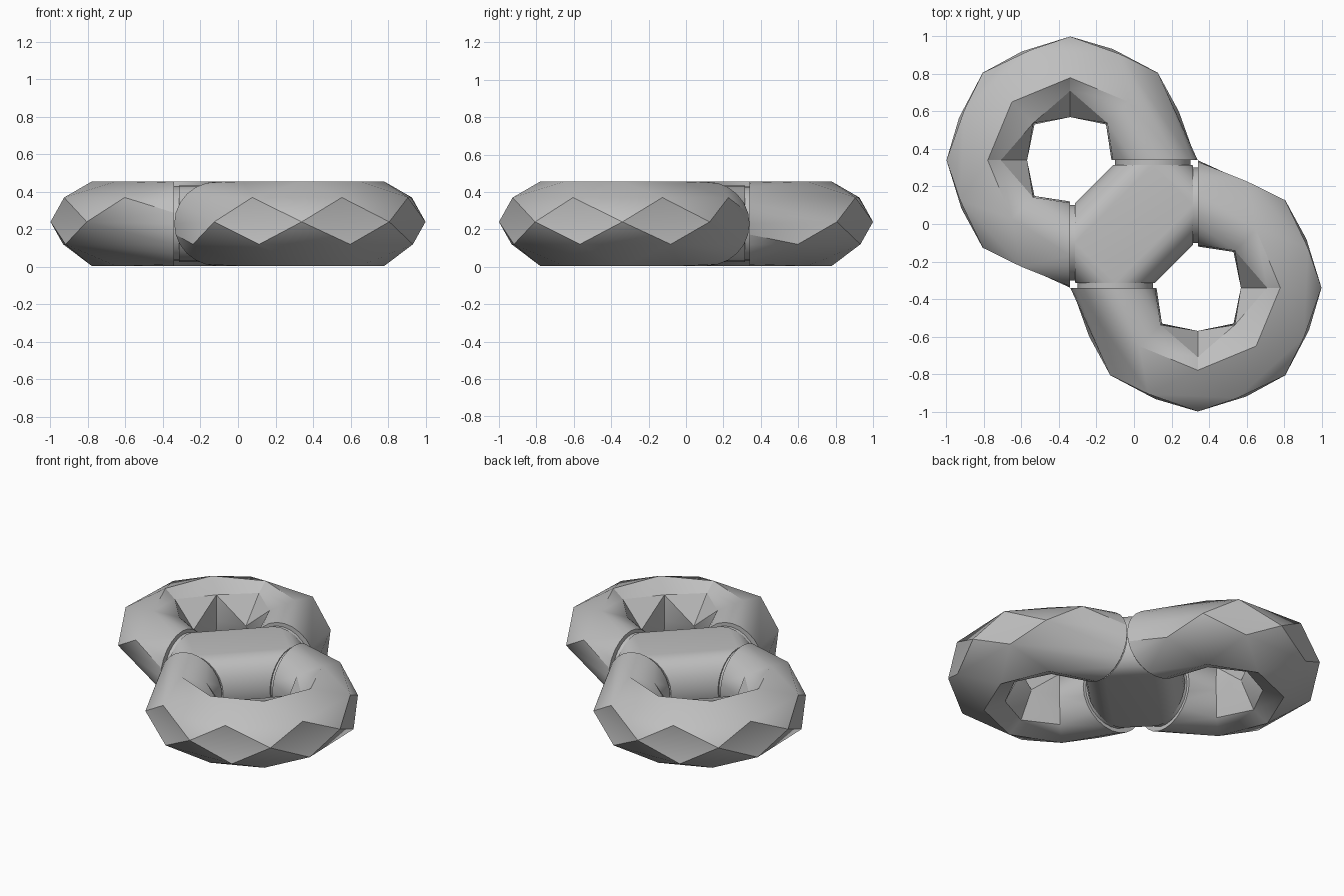
import bpy, bmesh, math
from mathutils import Vector

cube = bpy.data.objects.get("Cube")
if cube:
    bpy.data.objects.remove(cube)

grey = bpy.data.materials.new("plain grey")
grey.use_nodes = True
colour = (0.52, 0.52, 0.52, 1)
grey.diffuse_color = colour
grey.node_tree.nodes["Principled BSDF"].inputs["Base Color"].default_value = colour

MID = 0.23      # height of the tube centre
CORNER = 0.34   # ring centre, also where the ring ends are cut
SEG = 24        # sides of the round tube ends


def finish(bm, name):
    bmesh.ops.recalc_face_normals(bm, faces=bm.faces)
    mesh = bpy.data.meshes.new(name)
    bm.to_mesh(mesh)
    bm.free()
    mesh.materials.append(grey)
    obj = bpy.data.objects.new(name, mesh)
    bpy.context.collection.objects.link(obj)
    bpy.ops.object.select_all(action='DESELECT')
    obj.select_set(True)
    bpy.context.view_layer.objects.active = obj
    bpy.ops.object.shade_smooth_by_angle(angle=math.radians(28))


# Faceted tube section: radius from ring centre, height, angular stagger,
# and extra radius at every second station
ROWS = [(0.66, 0.24, 0, 0), (0.625, 0.37, 20, 0), (0.44, 0.455, 0, 0),
        (0.28, 0.40, 0, 0.09), (0.27, 0.23, 0, -0.04), (0.31, 0.06, 0, 0.02),
        (0.44, 0.005, 0, 0), (0.635, 0.12, -21, 0)]


def ring(name, side):
    """Three-quarter ring, round at both cut ends and faceted between them."""
    bm = bmesh.new()

    def point(radius, height, degrees):
        a = math.radians(degrees)
        return bm.verts.new((side * (radius * math.cos(a) - CORNER),
                             side * (radius * math.sin(a) + CORNER), height))

    def round_end(degrees):
        loop = []
        for i in range(SEG):
            t = math.tau * i / SEG
            loop.append(point(0.45 + 0.23 * math.cos(t), MID + 0.225 * math.sin(t), degrees))
        return loop

    def faceted(k):
        corners = [point(r + (wave if k % 2 == 0 else 0), z, 45 * k + shift)
                   for r, z, shift, wave in ROWS]
        return [corners[(i + 1) // 3 % len(ROWS)] for i in range(SEG)]

    loops = [round_end(0)] + [faceted(k) for k in range(1, 6)] + [round_end(270)]
    for a, b in zip(loops, loops[1:]):
        for i in range(SEG):
            j = (i + 1) % SEG
            quad = list(dict.fromkeys((a[i], a[j], b[j], b[i])))
            if len(quad) > 2:
                bm.faces.new(quad)
    bm.faces.new(loops[0])
    bm.faces.new(loops[-1])
    bmesh.ops.triangulate(bm, faces=[f for f in bm.faces if len(f.verts) == 4])
    finish(bm, name)


def hub():
    """Solid junction stretched between the four round tube ends."""
    bm = bmesh.new()
    for side in (1, -1):
        for swap in (False, True):
            for i in range(SEG):
                t = math.tau * i / SEG
                along, across = side * 0.315, side * 0.1 + 0.21 * math.cos(t)
                x, y = (along, across) if swap else (across, along)
                bm.verts.new(Vector((x, y, MID + 0.205 * math.sin(t))))
    hull = bmesh.ops.convex_hull(bm, input=bm.verts)
    spare = [v for v in hull["geom_interior"] if isinstance(v, bmesh.types.BMVert)]
    bmesh.ops.delete(bm, geom=spare, context='VERTS')
    finish(bm, "centre_hub")


def collar(name, side, swap):
    """Thin disc closing the gap between the hub and a ring end."""
    bm = bmesh.new()
    ends = []
    for along in (0.31, CORNER):
        loop = []
        for i in range(SEG):
            t = math.tau * i / SEG
            across = 0.1 + 0.2 * math.cos(t)
            x, y = (along, across) if swap else (across, along)
            loop.append(bm.verts.new((side * x, side * y, MID + 0.2 * math.sin(t))))
        ends.append(loop)
        bm.faces.new(loop)
    for i in range(SEG):
        j = (i + 1) % SEG
        bm.faces.new((ends[0][i], ends[0][j], ends[1][j], ends[1][i]))
    finish(bm, name)


ring("back_ring", 1)
ring("front_ring", -1)
hub()
for side, label in ((1, "left"), (-1, "right")):
    collar(label + "_side_collar", side, True)
    collar(label + "_end_collar", side, False)
